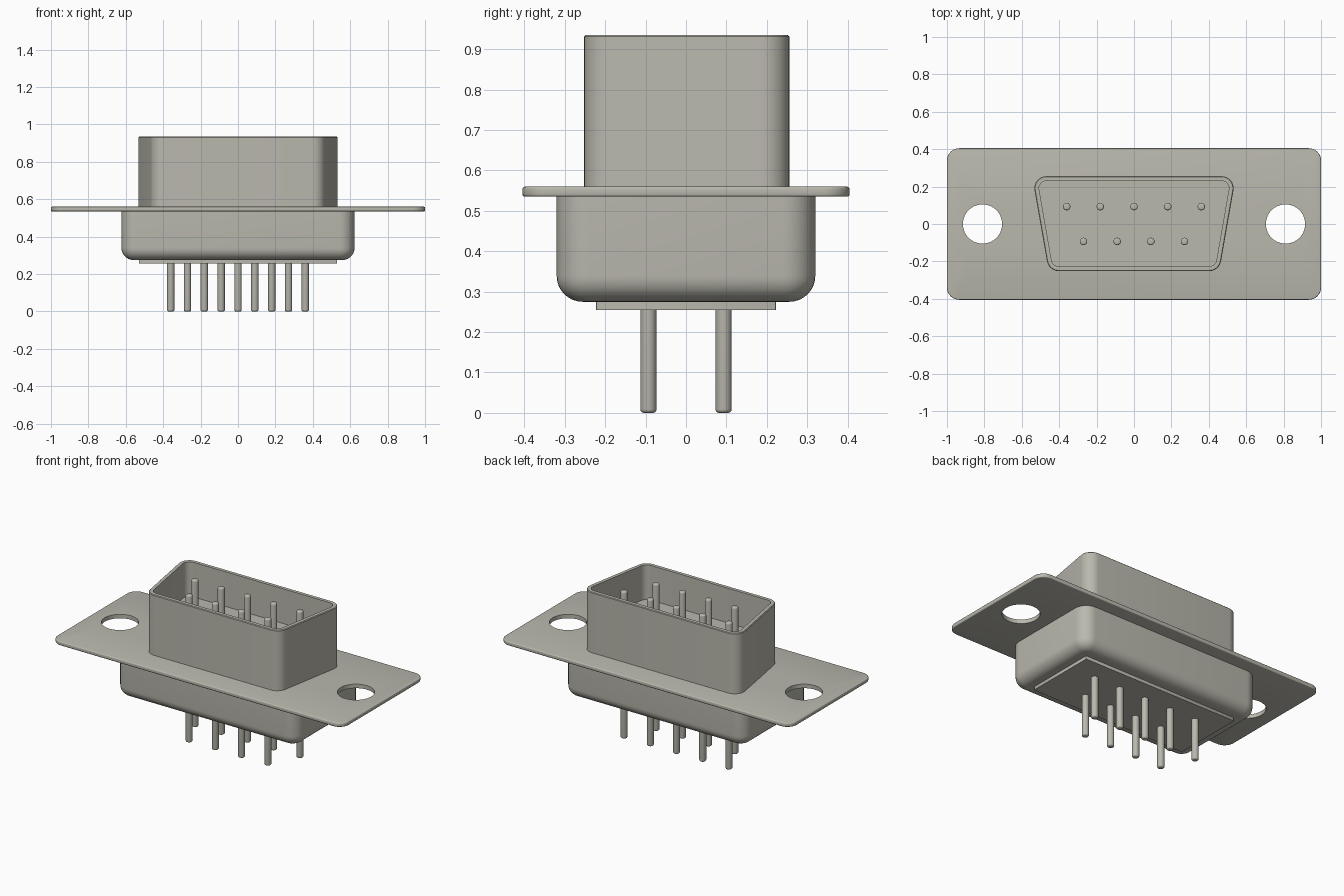
import bpy
import bmesh
import math
from mathutils import Vector

cube = bpy.data.objects.get("Cube")
if cube:
    bpy.data.objects.remove(cube, do_unlink=True)

# One warm grey for the whole connector
grey = bpy.data.materials.new("warm_grey")
grey.use_nodes = True
COLOR = (0.49, 0.48, 0.42, 1.0)
grey.diffuse_color = COLOR
grey.node_tree.nodes["Principled BSDF"].inputs["Base Color"].default_value = COLOR


def rounded(corners, radius, steps=8):
    """Outline of a counter-clockwise convex polygon: (arc centre, direction) pairs."""
    pts = [Vector(c) for c in corners]
    out = []
    for i, p in enumerate(pts):
        e1 = (p - pts[i - 1]).normalized()
        e2 = (pts[(i + 1) % len(pts)] - p).normalized()
        n1, n2 = Vector((e1.y, -e1.x)), Vector((e2.y, -e2.x))
        centre = p - (n1 + n2) / (1 + n1.dot(n2)) * radius
        a1 = math.atan2(n1.y, n1.x)
        turn = (math.atan2(n2.y, n2.x) - a1) % math.tau
        for k in range(steps + 1):
            a = a1 + turn * k / steps
            out.append((centre, Vector((math.cos(a), math.sin(a)))))
    return out


def circle(x, y, sides):
    return [(Vector((x, y)), Vector((math.cos(math.tau * k / sides), math.sin(math.tau * k / sides))))
            for k in range(sides)]


def rect(hx, hy):
    return [(-hx, -hy), (hx, -hy), (hx, hy), (-hx, hy)]


def loft(name, outline, sections):
    """Stack the outline at each (radius, z) section, cap both ends."""
    bm = bmesh.new()
    rings = [[bm.verts.new((*(c + d * r), z)) for c, d in outline] for r, z in sections]
    n = len(outline)
    for lo, hi in zip(rings, rings[1:]):
        for k in range(n):
            j = (k + 1) % n
            bm.faces.new((lo[k], lo[j], hi[j], hi[k]))
    bm.faces.new(list(reversed(rings[0])))
    bm.faces.new(rings[-1])
    bmesh.ops.recalc_face_normals(bm, faces=bm.faces)
    mesh = bpy.data.meshes.new(name)
    bm.to_mesh(mesh)
    bm.free()
    mesh.materials.append(grey)
    obj = bpy.data.objects.new(name, mesh)
    bpy.context.collection.objects.link(obj)
    return obj


def arc(r, z, f, up, steps=6):
    """Rounded end of a stack: from cap to side (up=False) or side to cap (up=True)."""
    out = []
    for k in range(steps + 1):
        a = math.pi / 2 * k / steps
        dz = f * (1 - math.sin(a))
        out.append((r - f + f * math.cos(a), z - dz if up else z + dz))
    return out if up else out[::-1]


parts = []

# Mounting flange with softly rounded rim
flange = loft("mounting_flange", rounded(rect(1.0, 0.405), 0.065),
              arc(0.065, 0.535, 0.006, False, 3) + arc(0.065, 0.56, 0.006, True, 3))
parts.append(flange)

# Screw holes through the flange
for side in (-1, 1):
    cutter = loft("hole_cutter", circle(0.81 * side, 0, 48), [(0.105, 0.4), (0.105, 0.7)])
    cutter.hide_render = True
    mod = flange.modifiers.new("screw_hole", "BOOLEAN")
    mod.operation = "DIFFERENCE"
    mod.solver = "EXACT"
    mod.object = cutter
    bpy.context.view_layer.objects.active = flange
    bpy.ops.object.modifier_apply(modifier=mod.name)
    bpy.data.objects.remove(cutter, do_unlink=True)

# Tapered hollow shell: outer wall, rim, inner wall, floor
R, WALL, TOP, FLOOR = 0.065, 0.025, 0.935, 0.72
shell_shape = [(-0.456, -0.252), (0.456, -0.252), (0.545, 0.256), (-0.545, 0.256)]
parts.append(loft("connector_shell", rounded(shell_shape, R),
                  [(R, 0.55), (R, TOP - 0.004), (R - 0.004, TOP),
                   (R - WALL, TOP), (R - WALL, FLOOR)]))

# Lower housing with filleted bottom edge
parts.append(loft("lower_housing", rounded(rect(0.623, 0.32), 0.08),
                  arc(0.08, 0.275, 0.064, False, 8) + [(0.08, 0.54)]))

# Shallow insulator plate under the housing
parts.append(loft("insulator_plate", rounded(rect(0.53, 0.223), 0.004, 2),
                  [(0.004, 0.255), (0.004, 0.29)]))

# Two staggered rows of contact pins
for row, count, y in (("back", 5, 0.093), ("front", 4, -0.093)):
    for i in range(count):
        x = 0.18 * (i - (count - 1) / 2)
        parts.append(loft(f"{row}_pin_{i + 1}", circle(x, y, 24),
                          arc(0.02, 0.0, 0.009, False, 4) + arc(0.02, 0.912, 0.009, True, 4)))

# Smooth shading with crisp edges
bpy.ops.object.select_all(action="DESELECT")
for obj in parts:
    obj.select_set(True)
bpy.context.view_layer.objects.active = flange
bpy.ops.object.shade_smooth_by_angle(angle=math.radians(35))
